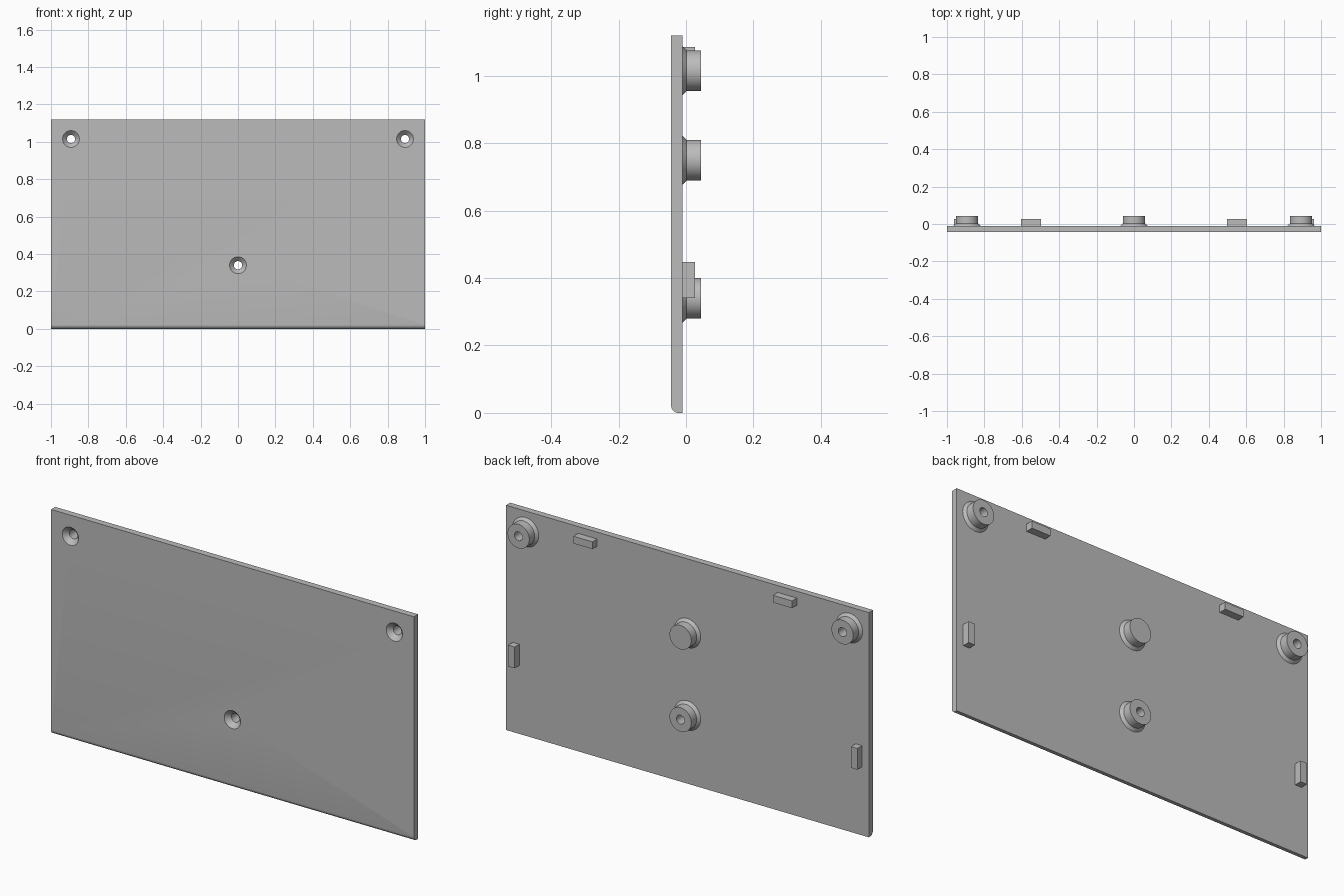
import bpy, bmesh
from math import sin, cos, pi, radians

if "Cube" in bpy.data.objects:
    bpy.data.objects.remove(bpy.data.objects["Cube"])

FRONT, BACK, TIP = -0.044, -0.011, 0.044   # plate front, plate back, boss end
HEIGHT = 1.12
BORE = 0.022
SCREWS = {"left": (0.893, 1.015), "right": (-0.893, 1.015), "lower": (0, 0.34)}

grey = bpy.data.materials.new("light grey plastic")
grey.use_nodes = True
grey.diffuse_color = (0.5, 0.5, 0.5, 1)
grey.node_tree.nodes["Principled BSDF"].inputs["Base Color"].default_value = grey.diffuse_color


def finish(bm, name, smooth=True):
    bmesh.ops.recalc_face_normals(bm, faces=bm.faces)
    mesh = bpy.data.meshes.new(name)
    bm.to_mesh(mesh)
    bm.free()
    mesh.materials.append(grey)
    obj = bpy.data.objects.new(name, mesh)
    bpy.context.collection.objects.link(obj)
    if smooth:
        shade(obj)
    return obj


def shade(obj):
    bpy.ops.object.select_all(action="DESELECT")
    obj.select_set(True)
    bpy.context.view_layer.objects.active = obj
    bpy.ops.object.shade_smooth_by_angle(angle=radians(30))


def lathe(name, profile, x, z, ring=False, sides=48):
    """Turn (radius, y) points about the y axis; ring joins last point to first."""
    bm = bmesh.new()
    loops = [[bm.verts.new((x + r * cos(2 * pi * i / sides), y, z + r * sin(2 * pi * i / sides)))
              for i in range(sides)] for r, y in profile]
    pairs = list(zip(loops, loops[1:]))
    if ring:
        pairs.append((loops[-1], loops[0]))
    else:
        bm.faces.new(loops[0])
        bm.faces.new(loops[-1])
    for a, b in pairs:
        for i in range(sides):
            j = (i + 1) % sides
            bm.faces.new((a[i], a[j], b[j], b[i]))
    return finish(bm, name)


def box(name, x0, x1, y0, y1, z0, z1):
    bm = bmesh.new()
    bmesh.ops.create_cube(bm, size=1)
    for v in bm.verts:
        v.co = (x1 if v.co.x > 0 else x0, y1 if v.co.y > 0 else y0, z1 if v.co.z > 0 else z0)
    return finish(bm, name, smooth=False)


# Front plate: side profile with a rounded lower front edge, swept across x
R = 0.022
side = [(BACK, 0), (BACK, HEIGHT), (FRONT, HEIGHT)]
side += [(FRONT + R - R * cos(t * pi / 16), R - R * sin(t * pi / 16)) for t in range(9)]
bm = bmesh.new()
face = bm.faces.new([bm.verts.new((-1, y, z)) for y, z in side])
swept = bmesh.ops.extrude_face_region(bm, geom=[face], use_keep_orig=True)
for v in swept["geom"]:
    if isinstance(v, bmesh.types.BMVert):
        v.co.x = 1
plate = finish(bm, "front_plate", smooth=False)

# Countersunk screw holes through the plate
flare = 0.045
cut_profile = [(flare + 0.02, FRONT - 0.02), (BORE, FRONT + flare - BORE), (BORE, 0.01)]
for label, (x, z) in SCREWS.items():
    cutter = lathe("screw_hole_cutter", cut_profile, x, z)
    cutter.hide_render = True
    mod = plate.modifiers.new("screw_hole", "BOOLEAN")
    mod.operation, mod.solver, mod.object = "DIFFERENCE", "EXACT", cutter
    bpy.context.view_layer.objects.active = plate
    bpy.ops.object.modifier_apply(modifier=mod.name)
    bpy.data.objects.remove(cutter)
shade(plate)

# Mounting bosses with a tapered foot: three bored, one solid
outer = [(0.073, BACK), (0.06, 0.002), (0.06, TIP)]
for label, (x, z) in SCREWS.items():
    lathe(label + "_screw_boss", [(BORE, BACK)] + outer + [(BORE, TIP)], x, z, ring=True)
lathe("centre_solid_boss", outer, 0, 0.75)

# Locating tabs near the top and side edges
TAB_END = 0.026
for label, s in (("left", 1), ("right", -1)):
    xs = sorted((s * 0.497, s * 0.603))
    box(label + "_top_tab", *xs, BACK, TAB_END, 1.05, 1.086)
    xs = sorted((s * 0.927, s * 0.963))
    box(label + "_side_tab", *xs, BACK, TAB_END, 0.341, 0.447)
